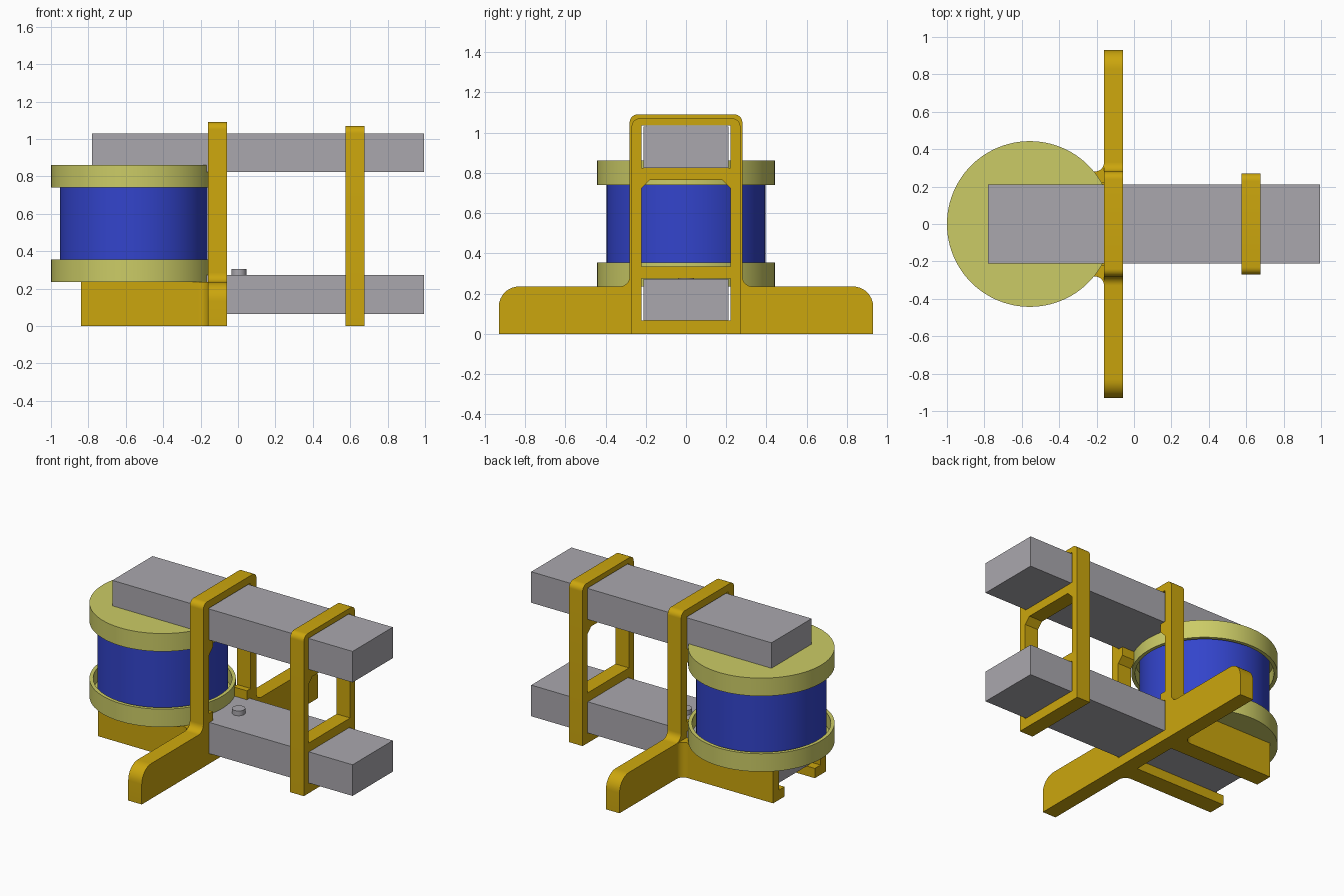
import bpy, bmesh, math
from mathutils import Vector

cube = bpy.data.objects.get("Cube")
if cube:
    bpy.data.objects.remove(cube, do_unlink=True)


def material(name, rgb):
    m = bpy.data.materials.new(name)
    m.use_nodes = True
    m.diffuse_color = (*rgb, 1)
    m.node_tree.nodes["Principled BSDF"].inputs["Base Color"].default_value = (*rgb, 1)
    return m


GOLD = material("gold", (0.60, 0.38, 0.004))
OLIVE = material("olive", (0.60, 0.60, 0.133))
GREY = material("grey", (0.40, 0.39, 0.42))
BLUE = material("blue", (0.033, 0.058, 0.60))


def finish(name, bm, mat):
    bmesh.ops.remove_doubles(bm, verts=bm.verts, dist=1e-5)
    bmesh.ops.recalc_face_normals(bm, faces=bm.faces)
    mesh = bpy.data.meshes.new(name)
    bm.to_mesh(mesh)
    bm.free()
    ob = bpy.data.objects.new(name, mesh)
    bpy.context.collection.objects.link(ob)
    mesh.materials.append(mat)
    bpy.ops.object.select_all(action="DESELECT")
    ob.select_set(True)
    bpy.context.view_layer.objects.active = ob
    bpy.ops.object.shade_smooth_by_angle(angle=math.radians(30))
    return ob


def rounded(points, steps=8):
    """Outline from (u, v[, radius]) corners; right-angled corners may be rounded."""
    out = []
    for i, p in enumerate(points):
        r = p[2] if len(p) > 2 else 0
        here = Vector(p[:2])
        if not r:
            out.append(here)
            continue
        d1 = (Vector(points[i - 1][:2]) - here).normalized()
        d2 = (Vector(points[(i + 1) % len(points)][:2]) - here).normalized()
        centre = here + r * (d1 + d2)
        for k in range(steps + 1):
            t = k / steps * math.pi / 2
            out.append(centre - r * (d2 * math.cos(t) + d1 * math.sin(t)))
    return out


def symmetric(half):
    return rounded(half + [(-p[0], *p[1:]) for p in reversed(half)])


def prism(name, outlines, start, end, mat, axis="x"):
    """Extrude filled outlines with holes along x (outline in yz) or z (in xy)."""
    curve = bpy.data.curves.new(name, "CURVE")
    curve.dimensions = "2D"
    curve.fill_mode = "BOTH"
    curve.extrude = (end - start) / 2
    for pts in outlines:
        s = curve.splines.new("POLY")
        s.points.add(len(pts) - 1)
        for sp, p in zip(s.points, pts):
            sp.co = (p[0], p[1], 0, 1)
        s.use_cyclic_u = True
    tmp = bpy.data.objects.new(name + "_outline", curve)
    bpy.context.collection.objects.link(tmp)
    bpy.context.view_layer.update()
    bm = bmesh.new()
    bm.from_mesh(tmp.to_mesh())
    tmp.to_mesh_clear()
    bpy.data.objects.remove(tmp, do_unlink=True)
    mid = (start + end) / 2
    for v in bm.verts:
        u, w, d = v.co
        v.co = (d + mid, u, w) if axis == "x" else (u, w, d + mid)
    return finish(name, bm, mat)


def lathe(name, profile, centre_x, mat):
    bm = bmesh.new()
    vs = [bm.verts.new((r, 0, z)) for r, z in profile]
    edges = [bm.edges.new(pair) for pair in zip(vs, vs[1:])]
    bmesh.ops.spin(bm, geom=vs + edges, cent=(0, 0, 0), axis=(0, 0, 1),
                   angle=math.tau, steps=96, use_merge=True)
    bmesh.ops.translate(bm, verts=bm.verts, vec=(centre_x, 0, 0))
    return finish(name, bm, mat)


def box(name, lo, hi, mat):
    bm = bmesh.new()
    bmesh.ops.create_cube(bm, size=1)
    for v in bm.verts:
        v.co = [a + (c + 0.5) * (b - a) for a, b, c in zip(lo, hi, v.co)]
    return finish(name, bm, mat)


# Main frame with rounded feet and short locating stubs inside its opening
main_outline = symmetric([(0.93, 0), (0.93, 0.235, 0.1), (0.28, 0.235, 0.05), (0.28, 1.09, 0.04)])
main_hole = symmetric([(0.22, 0.065), (0.22, 0.275), (0.18, 0.275), (0.18, 0.335),
                       (0.22, 0.335), (0.22, 0.725), (0.18, 0.765), (0.18, 0.825),
                       (0.22, 0.825), (0.22, 1.04)])
prism("main_frame", [main_outline, main_hole], -0.16, -0.06, GOLD)

# End frame with two crossbars
end_outline = symmetric([(0.27, 0), (0.27, 1.07, 0.04)])
end_holes = [symmetric([(0.22, 0.065), (0.22, 0.275)]),
             symmetric([(0.22, 0.335), (0.22, 0.725), (0.18, 0.765)]),
             symmetric([(0.22, 0.825), (0.22, 1.035)])]
prism("end_frame", [end_outline] + end_holes, 0.575, 0.675, GOLD)

# L-shaped cradle rails and the fillets joining them to the feet
for side, label in ((1, "back"), (-1, "front")):
    rail = [(0.16, 0), (0.28, 0), (0.28, 0.235), (0.22, 0.235), (0.22, 0.065), (0.16, 0.065)]
    prism(label + "_rail", [[(side * y, z) for y, z in rail]], -0.84, -0.15, GOLD)
    fillet = rounded([(-0.15, 0.33), (-0.16, 0.33), (-0.16, 0.28, 0.05), (-0.21, 0.28),
                      (-0.21, 0.27), (-0.15, 0.27)])
    prism(label + "_fillet", [[(x, side * y) for x, y in fillet]], 0, 0.235, GOLD, "z")

# Core bars, hidden core leg and the small stud
box("lower_core_bar", (-0.78, -0.212, 0.065), (0.995, 0.212, 0.273), GREY)
box("upper_core_bar", (-0.78, -0.212, 0.823), (0.995, 0.212, 1.03), GREY)
box("core_leg", (-0.78, -0.212, 0.25), (-0.35, 0.212, 0.84), GREY)
lathe("stud", [(0, 0.26), (0.04, 0.26), (0.04, 0.305), (0, 0.305)], 0.005, GREY)

# Coil winding between two cupped flanges
SPOOL_X = -0.557
lathe("coil", [(0, 0.25), (0.395, 0.25), (0.395, 0.845), (0, 0.845)], SPOOL_X, BLUE)
for name, face, step in (("lower_flange", 0.235, 1), ("upper_flange", 0.86, -1)):
    cup = [(0, 0), (0.443, 0), (0.443, 0.12), (0.42, 0.12), (0.42, 0.03), (0, 0.03)]
    lathe(name, [(r, face + step * h) for r, h in cup], SPOOL_X, OLIVE)
